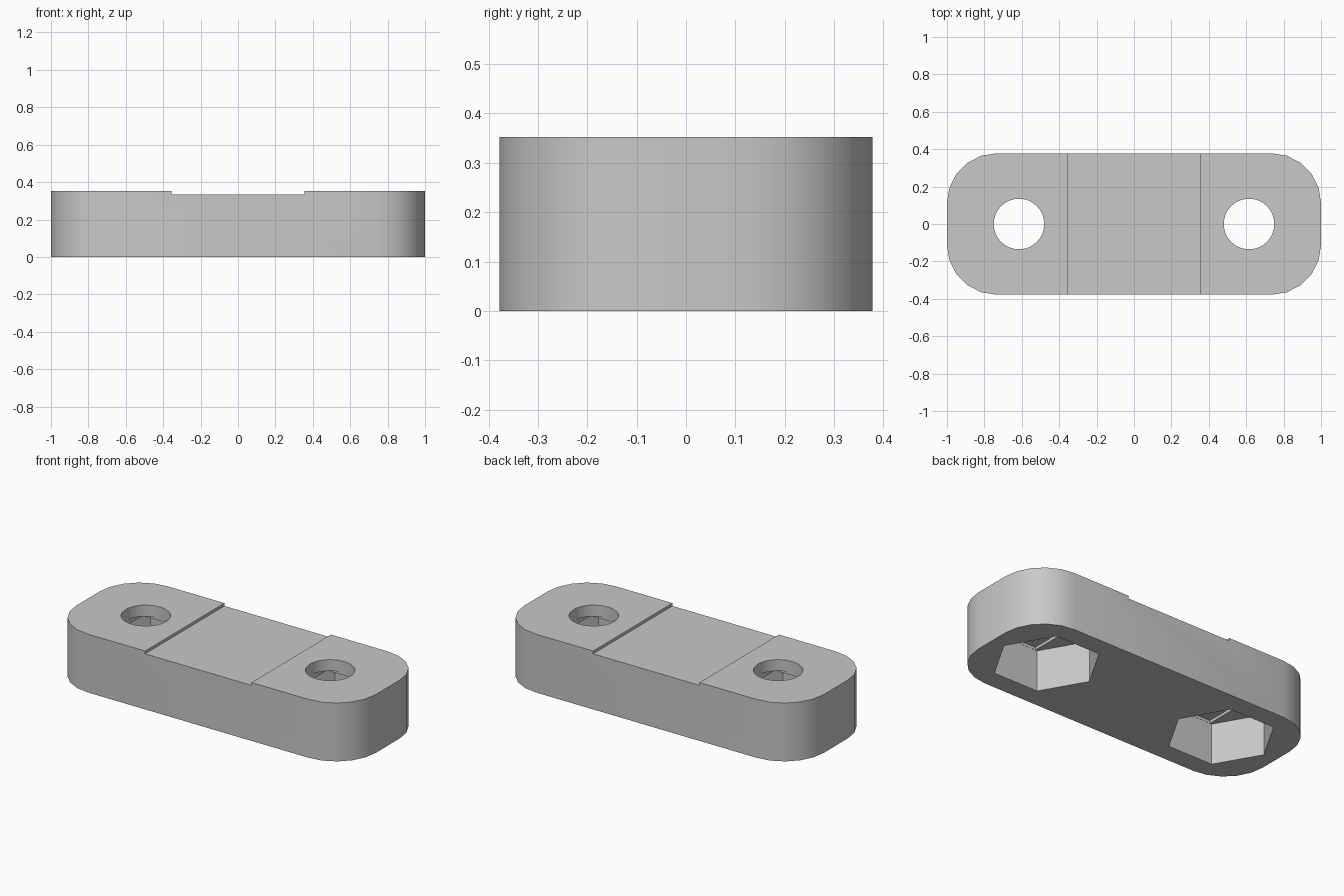
import bpy, bmesh, math

cube = bpy.data.objects.get("Cube")
if cube:
    bpy.data.objects.remove(cube, do_unlink=True)

grey = bpy.data.materials.new("plain_grey")
grey.use_nodes = True
colour = (0.58, 0.58, 0.58, 1)
grey.diffuse_color = colour
grey.node_tree.nodes["Principled BSDF"].inputs["Base Color"].default_value = colour

HALF_X, HALF_Y, HEIGHT = 1.0, 0.378, 0.352
CORNER, CORNER_STEPS = 0.265, 5
HOLE_X, HOLE_R, NUT_R = 0.615, 0.135, 0.3
NUT_TOP, LAYER = 0.25, 0.017


def prism(name, outline, z0, z1):
    """Extrude a flat outline between two heights."""
    bm = bmesh.new()
    base = bm.faces.new([bm.verts.new((x, y, z0)) for x, y in outline])
    top = bmesh.ops.extrude_face_region(bm, geom=[base])["geom"]
    verts = [v for v in top if isinstance(v, bmesh.types.BMVert)]
    bmesh.ops.translate(bm, verts=verts, vec=(0, 0, z1 - z0))
    bmesh.ops.recalc_face_normals(bm, faces=bm.faces)
    mesh = bpy.data.meshes.new(name)
    bm.to_mesh(mesh)
    bm.free()
    mesh.materials.append(grey)
    obj = bpy.data.objects.new(name, mesh)
    bpy.context.collection.objects.link(obj)
    return obj


def ring(cx, radius, sides):
    angles = [math.tau * i / sides for i in range(sides)]
    return [(cx + radius * math.cos(a), radius * math.sin(a)) for a in angles]


def rect(cx, hx, hy):
    return [(cx - hx, -hy), (cx + hx, -hy), (cx + hx, hy), (cx - hx, hy)]


def cut(body, outline, z0, z1):
    """Subtract a prism from the body and discard the cutter."""
    cutter = prism("cutter", outline, z0, z1)
    cutter.hide_render = True
    mod = body.modifiers.new("cut", "BOOLEAN")
    mod.operation = "DIFFERENCE"
    mod.solver = "EXACT"
    mod.object = cutter
    bpy.context.view_layer.objects.active = body
    bpy.ops.object.modifier_apply(modifier=mod.name)
    bpy.data.objects.remove(cutter, do_unlink=True)


# Rounded block
outline = []
for quarter, (sx, sy) in enumerate([(1, 1), (-1, 1), (-1, -1), (1, -1)]):
    for i in range(CORNER_STEPS + 1):
        a = math.pi / 2 * (quarter + i / CORNER_STEPS)
        outline.append((sx * (HALF_X - CORNER) + CORNER * math.cos(a),
                        sy * (HALF_Y - CORNER) + CORNER * math.sin(a)))
body = prism("clamp_plate", outline, 0, HEIGHT)

# Shallow recess across the middle of the top
cut(body, rect(0, 0.355, 1), HEIGHT - LAYER, 1)

# Screw holes with nut pockets and stepped ceilings below
for cx in (-HOLE_X, HOLE_X):
    cut(body, ring(cx, HOLE_R, 48), -1, 1)
    cut(body, ring(cx, NUT_R, 6), -1, NUT_TOP)
    cut(body, rect(cx, HOLE_R + 0.002, NUT_R * math.sin(math.pi / 3) - 0.001),
        -1, NUT_TOP + LAYER)
    cut(body, rect(cx, HOLE_R + 0.001, HOLE_R + 0.001), -1, NUT_TOP + 2 * LAYER)

# Smooth rounded walls, crisp edges
bpy.ops.object.select_all(action="DESELECT")
body.select_set(True)
bpy.context.view_layer.objects.active = body
bpy.ops.object.shade_smooth_by_angle(angle=math.radians(30))
